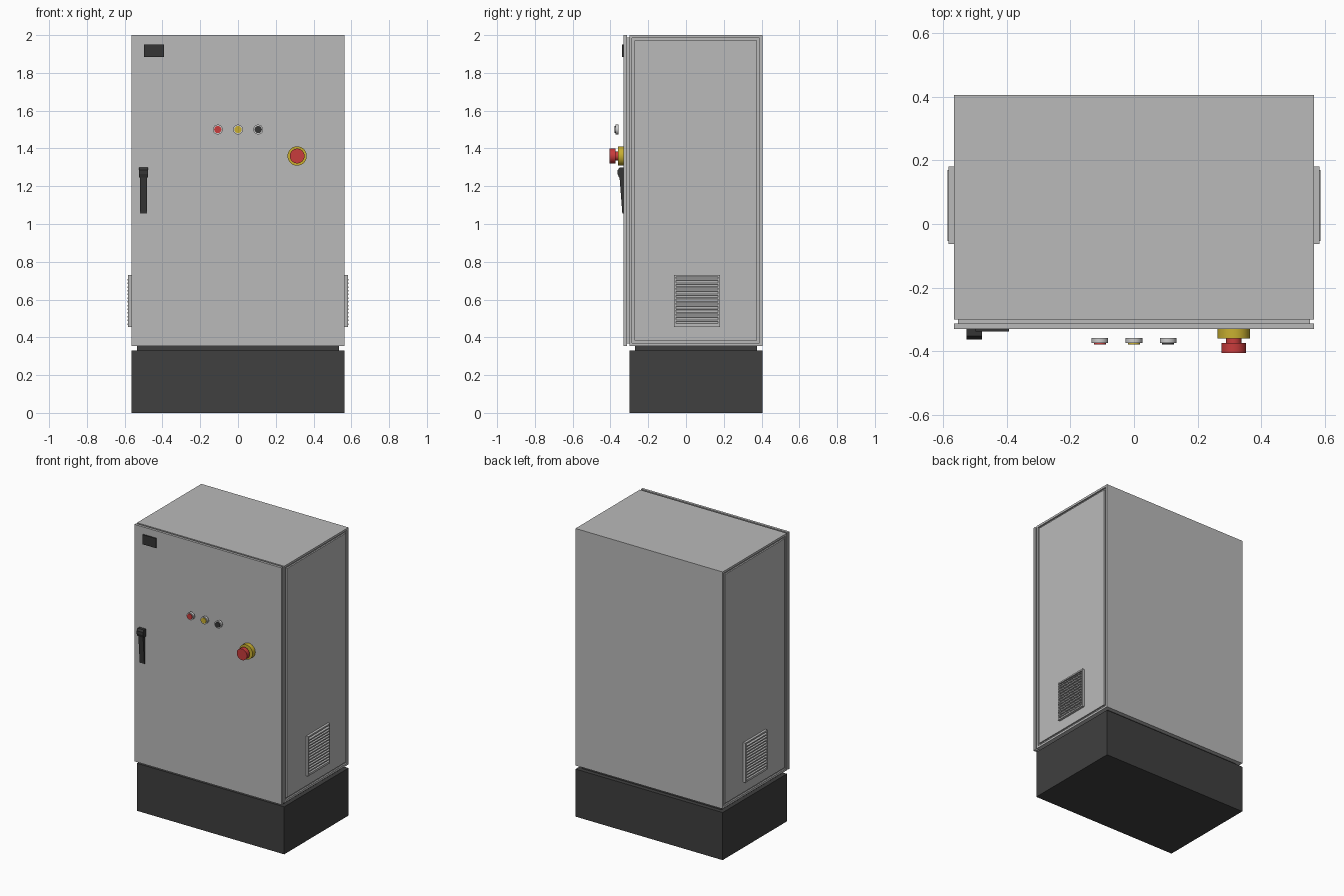
import bpy, bmesh, math
from mathutils import Vector

old = bpy.data.objects.get("Cube")
if old:
    bpy.data.objects.remove(old, do_unlink=True)


def material(name, rgb):
    m = bpy.data.materials.new(name)
    m.use_nodes = True
    m.diffuse_color = (*rgb, 1)
    m.node_tree.nodes["Principled BSDF"].inputs["Base Color"].default_value = (*rgb, 1)
    return m


GREY = material("cabinet grey", (0.49, 0.49, 0.49))
DARK = material("charcoal", (0.05, 0.05, 0.05))
BLACK = material("black plastic", (0.035, 0.035, 0.035))
RED = material("signal red", (0.58, 0.045, 0.045))
YELLOW = material("signal yellow", (0.58, 0.43, 0.03))
METAL = material("light metal", (0.6, 0.6, 0.6))


def finish(name, bm, mat):
    bmesh.ops.recalc_face_normals(bm, faces=bm.faces)
    me = bpy.data.meshes.new(name)
    bm.to_mesh(me)
    bm.free()
    me.materials.append(mat)
    ob = bpy.data.objects.new(name, me)
    bpy.context.collection.objects.link(ob)
    return ob


def add_box(bm, x, y, z):
    """Add a box given as (min, max) ranges."""
    verts = bmesh.ops.create_cube(bm, size=1)["verts"]
    for v in verts:
        v.co = Vector([(lo + hi) / 2 + c * (hi - lo) for c, (lo, hi) in zip(v.co, (x, y, z))])


def box(name, x, y, z, mat):
    bm = bmesh.new()
    add_box(bm, x, y, z)
    return finish(name, bm, mat)


def add_prism(bm, points, offset):
    """Extrude a flat outline along an offset."""
    face = bm.faces.new([bm.verts.new(p) for p in points])
    new = bmesh.ops.extrude_face_region(bm, geom=[face])["geom"]
    bmesh.ops.translate(bm, vec=offset, verts=[g for g in new if isinstance(g, bmesh.types.BMVert)])


def knob(name, x, z, r, front, back, mat):
    """Smooth cylinder along y."""
    bpy.ops.mesh.primitive_cylinder_add(vertices=32, radius=r, depth=back - front,
                                        location=(x, (front + back) / 2, z),
                                        rotation=(math.pi / 2, 0, 0))
    ob = bpy.context.object
    ob.name = name
    ob.data.materials.append(mat)
    bpy.ops.object.shade_smooth_by_angle()
    return ob


W = 0.565          # half width of the cabinet
BACK = 0.405
BOTTOM = 0.355

# Plinth and recessed neck
box("plinth", (-W, W), (-0.3, BACK), (0, 0.33), DARK)
box("plinth_neck", (-0.535, 0.535), (-0.27, 0.375), (0.33, BOTTOM), DARK)

# Cabinet body with a groove around each side panel
bm = bmesh.new()
add_box(bm, (-W, W), (-0.3, BACK), (BOTTOM, 2))
bm.normal_update()
for side in [f for f in bm.faces if abs(f.normal.x) > 0.9]:
    for thickness, depth in ((0.015, 0), (0, -0.01), (0.013, 0), (0, 0.01)):
        bmesh.ops.inset_region(bm, faces=[side], thickness=thickness, depth=depth,
                               use_even_offset=True)
finish("cabinet_body", bm, GREY)

# Door and its seal
box("door_seal", (-0.552, 0.552), (-0.312, -0.3), (0.368, 1.987), GREY)
box("door", (-W, W), (-0.33, -0.312), (BOTTOM, 2), GREY)

# Name plate
box("name_plate", (-0.497, -0.393), (-0.338, -0.33), (1.883, 1.95), BLACK)

# Door handle: tapered grip below a thicker head
bm = bmesh.new()
grip = [(-0.33, 1.055), (-0.337, 1.055), (-0.352, 1.25), (-0.33, 1.25)]
add_prism(bm, [(-0.519, y, z) for y, z in grip], (0.036, 0, 0))
head = [(-0.33, 1.245), (-0.354, 1.245), (-0.362, 1.265), (-0.362, 1.285), (-0.352, 1.298), (-0.33, 1.298)]
add_prism(bm, [(-0.525, y, z) for y, z in head], (0.048, 0, 0))
finish("door_handle", bm, BLACK)

# Row of indicator buttons
for label, x, mat in (("red", -0.107, RED), ("yellow", 0, YELLOW), ("black", 0.107, BLACK)):
    knob(label + "_button_ring", x, 1.5, 0.026, -0.374, -0.357, METAL)
    knob(label + "_button_cap", x, 1.5, 0.019, -0.378, -0.37, mat)

# Emergency stop
knob("stop_collar", 0.313, 1.36, 0.051, -0.36, -0.33, YELLOW)
knob("stop_stem", 0.313, 1.36, 0.024, -0.376, -0.36, RED)
knob("stop_head", 0.313, 1.36, 0.039, -0.405, -0.374, RED)

# Side vents: frame with downward sloping slats
Y0, Y1, Z0, Z1, RIM = -0.063, 0.18, 0.455, 0.73, 0.01
SLATS = 13
pitch = (Z1 - Z0 - 2 * RIM) / SLATS
for label, s in (("left", 1), ("right", -1)):
    bm = bmesh.new()
    depth = sorted((s * W, s * 0.582))
    for y in ((Y0, Y0 + RIM), (Y1 - RIM, Y1)):
        add_box(bm, depth, y, (Z0, Z1))
    for z in ((Z0, Z0 + RIM), (Z1 - RIM, Z1)):
        add_box(bm, depth, (Y0 + RIM, Y1 - RIM), z)
    finish(label + "_vent_frame", bm, GREY)

    bm = bmesh.new()
    for i in range(SLATS):
        z = Z0 + RIM + i * pitch
        outline = [(W, z + 0.6 * pitch), (W, z + pitch), (0.586, z + 0.4 * pitch), (0.586, z)]
        add_prism(bm, [(s * x, Y0 + RIM, h) for x, h in outline], (0, Y1 - Y0 - 2 * RIM, 0))
    finish(label + "_vent_slats", bm, GREY)
